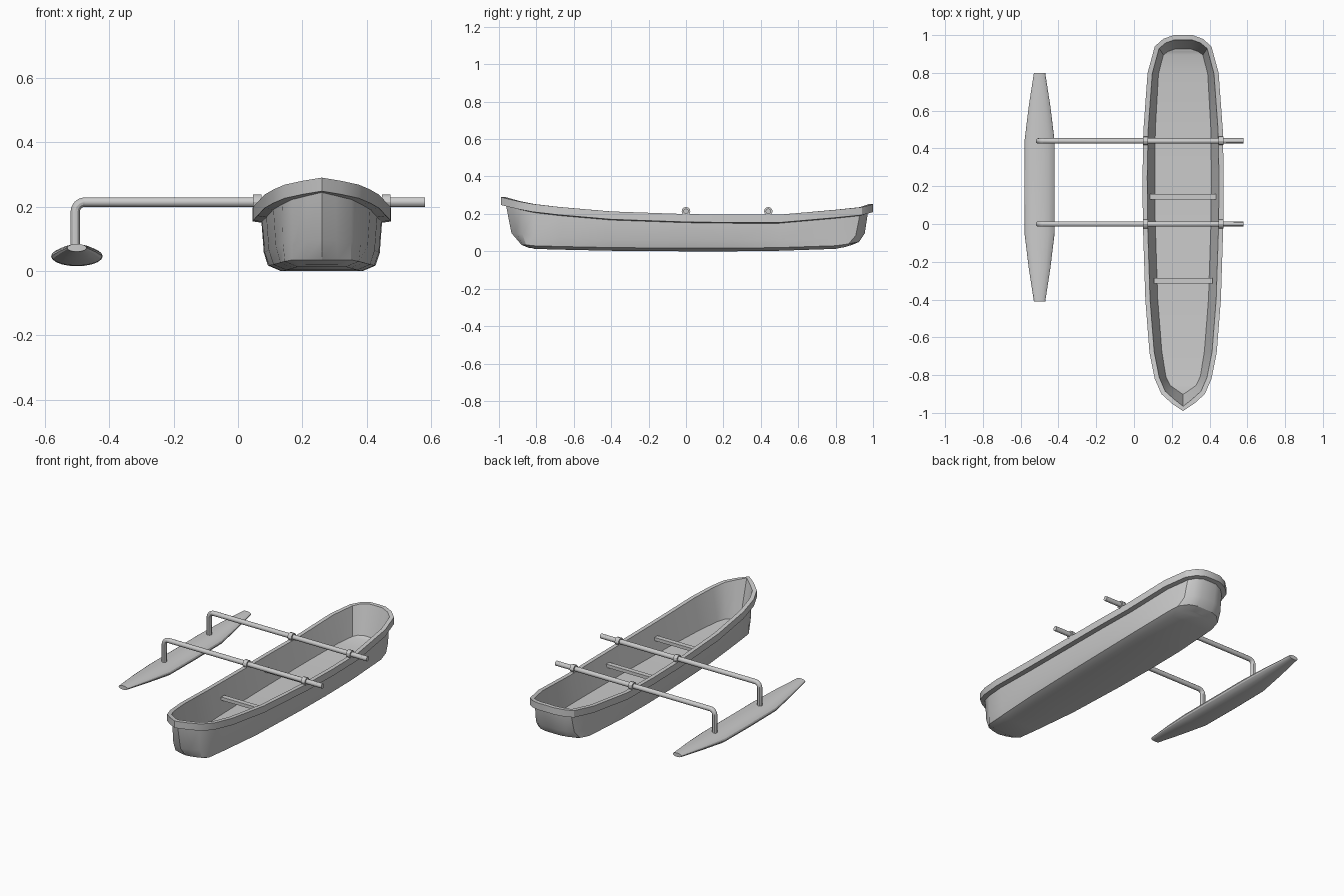
import bpy, bmesh, math
from mathutils import Vector

cube = bpy.data.objects.get("Cube")
if cube:
    bpy.data.objects.remove(cube, do_unlink=True)

grey = bpy.data.materials.new("plain_grey")
grey.use_nodes = True
COLOUR = (0.6, 0.6, 0.6, 1)
grey.diffuse_color = COLOUR
grey.node_tree.nodes["Principled BSDF"].inputs["Base Color"].default_value = COLOUR

HULL_X = 0.26


def finish(bm, name, angle=30):
    bmesh.ops.recalc_face_normals(bm, faces=bm.faces)
    mesh = bpy.data.meshes.new(name)
    bm.to_mesh(mesh)
    bm.free()
    obj = bpy.data.objects.new(name, mesh)
    bpy.context.collection.objects.link(obj)
    mesh.materials.append(grey)
    bpy.ops.object.select_all(action='DESELECT')
    obj.select_set(True)
    bpy.context.view_layer.objects.active = obj
    bpy.ops.object.shade_smooth_by_angle(angle=math.radians(angle))
    return obj


def bridge(bm, a, b):
    n = len(a)
    for i in range(n):
        j = (i + 1) % n
        bm.faces.new((a[i], a[j], b[j], b[i]))


def loft(name, rings):
    """Skin a row of closed rings and cap both ends."""
    bm = bmesh.new()
    loops = [[bm.verts.new(p) for p in ring] for ring in rings]
    for a, b in zip(loops, loops[1:]):
        bridge(bm, a, b)
    bm.faces.new(loops[0])
    bm.faces.new(loops[-1])
    return finish(bm, name)


# Hull outlines from bow to stern: y, half width, height
RIM = [(-.99, 0, .29), (-.95, .06, .28), (-.9, .115, .268), (-.82, .15, .253),
       (-.68, .178, .237), (-.4, .2, .213), (0, .213, .199), (.25, .215, .196),
       (.5, .21, .196), (.8, .188, .222), (.94, .15, .236), (.98, .105, .246),
       (1, .05, .252), (1, 0, .253)]
CHINE = [(-.88, 0, .035), (-.87, .05, .035), (-.855, .09, .035), (-.82, .115, .03),
         (-.68, .128, .026), (-.4, .15, .02), (0, .163, .017), (.25, .167, .017),
         (.5, .168, .02), (.8, .16, .03), (.87, .145, .04), (.91, .1, .048),
         (.925, .05, .05), (.925, 0, .05)]


def full_loop(half):
    right = [Vector((w, y, z)) for y, w, z in half]
    return right + [Vector((-p.x, p.y, p.z)) for p in right[-2:0:-1]]


def inset(loop, dist, drop=0):
    """Move an outline inward in plan and down by drop."""
    out = []
    for i, p in enumerate(loop):
        t = loop[(i + 1) % len(loop)] - loop[i - 1]
        t.z = 0
        t.normalize()
        out.append(p + Vector((-t.y * dist, t.x * dist, -drop)))
    return out


def strip_fill(bm, loop):
    """Close a symmetrical outline with cross strips."""
    n = len(loop)
    h = n // 2
    for i in range(h):
        quad = [loop[i], loop[i + 1], loop[(n - i - 1) % n], loop[(n - i) % n]]
        bm.faces.new(list(dict.fromkeys(quad)))


# Hull with gunwale band and open interior
rim, chine = full_loop(RIM), full_loop(CHINE)
under_rim = inset(rim, .028, .046)
bilge = []
for c, u in zip(chine, under_rim):
    p = c.lerp(u, .65)
    p.z = c.z + (u.z - c.z) * .3
    bilge.append(p)
floor = inset(bilge, .03)
for p, c in zip(floor, chine):
    p.z = c.z + .025
bottom = inset(chine, .04, .017)
stack = [bottom, chine, bilge, under_rim, inset(rim, 0, .042), rim,
         inset(rim, .025), floor]
bm = bmesh.new()
loops = [[bm.verts.new(p + Vector((HULL_X, 0, 0))) for p in ring] for ring in stack]
for a, b in zip(loops, loops[1:]):
    bridge(bm, a, b)
strip_fill(bm, loops[0])
strip_fill(bm, loops[-1])
finish(bm, "hull")


# Outrigger float: y, half width, half height, centre height
def ellipse(y, w, h, z, sides=20):
    turn = [2 * math.pi * i / sides for i in range(sides)]
    return [(-.5 + w * math.cos(a), y, z + h * math.sin(a)) for a in turn]


half_float = [(.605, .03, .012, .072), (.43, .057, .022, .06),
              (.25, .079, .03, .047), (0, .08, .031, .046)]
stations = [(-y, *rest) for y, *rest in half_float] + \
           [(y, *rest) for y, *rest in half_float[-2::-1]]
loft("outrigger_float", [ellipse(.195 + y, w, h, z) for y, w, h, z in stations])


# Cross poles, bent down to the float, with a collar at each gunwale
def ring_on_pole(centre, direction, radius, y, sides=12):
    side = Vector((0, 1, 0))
    up = direction.cross(side)
    pts = []
    for i in range(sides):
        a = 2 * math.pi * i / sides
        pts.append(Vector((centre[0], y, centre[1]))
                   + radius * (math.cos(a) * side + math.sin(a) * up))
    return pts


POLE_Z, BEND, POLE_R = .214, .03, .0145
for label, y in (("front", 0), ("rear", .44)):
    rings = [ring_on_pole((.58, POLE_Z), Vector((-1, 0, 0)), POLE_R, y)]
    for k in range(7):
        a = math.pi / 2 * k / 6
        centre = (-.505 + BEND - BEND * math.sin(a), POLE_Z - BEND + BEND * math.cos(a))
        rings.append(ring_on_pole(centre, Vector((-math.cos(a), 0, -math.sin(a))), POLE_R, y))
    rings.append(ring_on_pole((-.505, .06), Vector((0, 0, -1)), POLE_R, y))
    loft(label + "_pole", rings)
    for side_name, s in (("right", -1), ("left", 1)):
        x = HULL_X + s * .2
        loft(f"{label}_{side_name}_collar",
             [ring_on_pole((x + d, POLE_Z), Vector((-1, 0, 0)), .023, y) for d in (.013, -.013)])

# Thwarts across the inside
for label, y, half in (("front", -.3, .155), ("rear", .145, .177)):
    bm = bmesh.new()
    bmesh.ops.create_cube(bm, size=1)
    for v in bm.verts:
        v.co = Vector((HULL_X + v.co.x * 2 * half, y + v.co.y * .03, .13 + v.co.z * .02))
    finish(bm, label + "_thwart")
